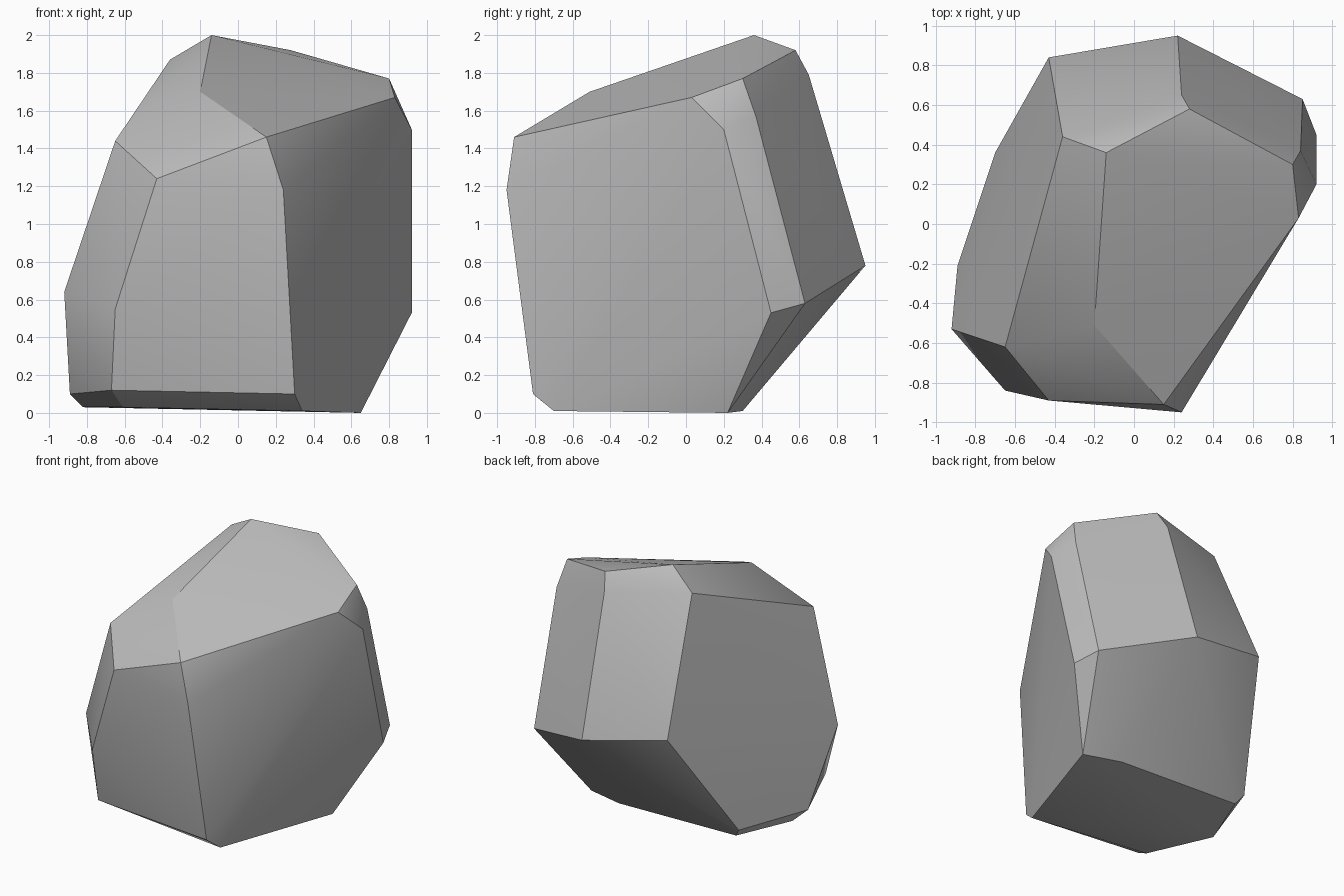
import bpy
import bmesh
import math

# Remove the default object only
default_cube = bpy.data.objects.get("Cube")
if default_cube:
    bpy.data.objects.remove(default_cube, do_unlink=True)


def make_material(name, colour):
    """One flat, matte colour for the viewport and the render."""
    material = bpy.data.materials.new(name)
    material.use_nodes = True
    material.diffuse_color = colour
    shader = material.node_tree.nodes["Principled BSDF"]
    shader.inputs["Base Color"].default_value = colour
    shader.inputs["Roughness"].default_value = 0.9
    return material


def make_boulder(name, rings, material):
    """Wrap a tight convex skin around rings of corner points."""
    bm = bmesh.new()
    for ring in rings:
        for corner in ring:
            bm.verts.new(corner)
    hull = bmesh.ops.convex_hull(bm, input=bm.verts[:])

    # Drop corners that fall inside the skin
    loose = [v for v in bm.verts if not v.link_faces]
    bmesh.ops.delete(bm, geom=loose, context="VERTS")
    bmesh.ops.recalc_face_normals(bm, faces=bm.faces[:])

    mesh = bpy.data.meshes.new(name)
    bm.to_mesh(mesh)
    bm.free()
    mesh.materials.append(material)
    boulder = bpy.data.objects.new(name, mesh)
    bpy.context.collection.objects.link(boulder)

    # Soft facets with crisp chipped edges
    bpy.ops.object.select_all(action="DESELECT")
    boulder.select_set(True)
    bpy.context.view_layer.objects.active = boulder
    bpy.ops.object.shade_smooth_by_angle(angle=math.radians(30))
    return boulder


# Sloping crown
crown = [
    (-.14, .36, 2), (.28, .58, 1.92), (.8, .3, 1.77), (.83, .03, 1.67),
    (.15, -.91, 1.46), (-.2, -.51, 1.7), (-.36, .44, 1.87), (.24, .65, 1.79),
]

# Shoulder chips just below the crown
shoulder = [
    (.92, .2, 1.5), (.84, .37, 1.57), (.24, -.95, 1.18),
    (-.43, -.89, 1.24), (-.65, -.62, 1.44),
]

# Widest corners around the middle
waist = [
    (.92, .45, .53), (.85, .63, .58), (.22, .95, .78),
    (-.43, .84, .91), (-.92, -.53, .64), (-.65, -.84, .55),
]

# Upper edge of the thin bevel around the foot
foot_bevel = [
    (-.7, .36, .11), (-.89, -.21, .1), (-.67, -.74, .12), (.3, -.81, .1),
]

# Flat base
base = [
    (.65, .22, 0), (.36, .3, .01), (-.65, .32, .04),
    (-.82, -.12, .03), (-.61, -.59, .03), (.34, -.7, .01),
]

stone_grey = make_material("stone grey", (.5, .5, .5, 1))
make_boulder("boulder", [crown, shoulder, waist, foot_bevel, base], stone_grey)
